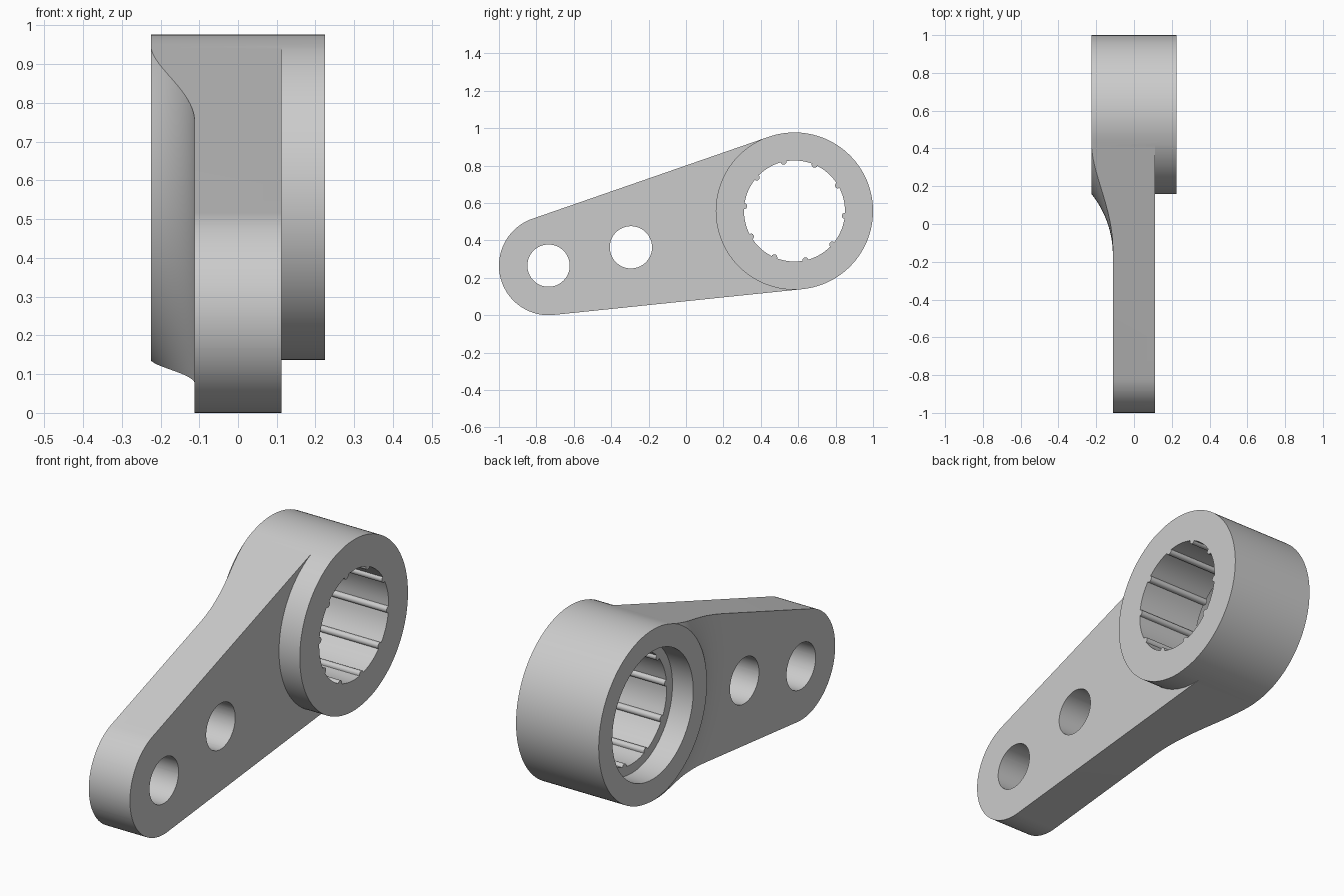
import bpy
import bmesh
from math import sin, cos, pi, tau, atan2, asin, sqrt, radians, hypot

old = bpy.data.objects.get("Cube")
if old:
    bpy.data.objects.remove(old, do_unlink=True)

# Main dimensions; circle centres are (y, z), the pivot axes run along x
BIG, BIG_R = (0.58, 0.557), 0.42
SMALL, SMALL_R = (-0.735, 0.265), 0.265
HALF, ARM = 0.225, 0.112
FILLET_END = 0.745

grey = bpy.data.materials.new("light grey metal")
grey.use_nodes = True
grey.diffuse_color = (0.6, 0.6, 0.6, 1)
grey.node_tree.nodes["Principled BSDF"].inputs["Base Color"].default_value = (0.6, 0.6, 0.6, 1)


def arc(c, r, a, b, n):
    """Points on an arc, both ends included."""
    steps = [a + (b - a) * i / n for i in range(n + 1)]
    return [(c[0] + r * cos(t), c[1] + r * sin(t)) for t in steps]


def finish(name, bm):
    bmesh.ops.recalc_face_normals(bm, faces=bm.faces)
    mesh = bpy.data.meshes.new(name)
    bm.to_mesh(mesh)
    bm.free()
    ob = bpy.data.objects.new(name, mesh)
    bpy.context.collection.objects.link(ob)
    return ob


def prism(name, pts, x0, x1):
    """Extrude a y-z outline along x."""
    bm = bmesh.new()
    face = bm.faces.new([bm.verts.new((x0, y, z)) for y, z in pts])
    ext = bmesh.ops.extrude_face_region(bm, geom=[face])
    for v in ext["geom"]:
        if isinstance(v, bmesh.types.BMVert):
            v.co.x = x1
    return finish(name, bm)


def revolve(name, profile, n=128):
    """Sweep a closed (radius, x) profile around the large axis."""
    bm = bmesh.new()
    rings = []
    for i in range(n):
        t = tau * i / n
        rings.append([bm.verts.new((x, BIG[0] + r * cos(t), BIG[1] + r * sin(t)))
                      for r, x in profile])
    m = len(profile)
    for i in range(n):
        a, b = rings[i], rings[(i + 1) % n]
        for j in range(m):
            k = (j + 1) % m
            bm.faces.new((a[j], a[k], b[k], b[j]))
    return finish(name, bm)


# Lever blank: two circles joined by their common tangents
dy, dz = BIG[0] - SMALL[0], BIG[1] - SMALL[1]
lean = atan2(dz, dy)
taper = asin((BIG_R - SMALL_R) / hypot(dy, dz))
top, bottom = lean + pi / 2 + taper, lean - pi / 2 - taper
outline = arc(BIG, BIG_R, bottom, top, 72) + arc(SMALL, SMALL_R, top, bottom + tau, 56)
lever = prism("lever_arm", outline, -HALF, HALF)

# Waste on the left side, leaving a raised round boss
collar = BIG_R + 0.001
boss_cut = revolve("boss_cutter", [(collar, ARM), (2, ARM), (2, 0.4), (collar, 0.4)])

# Waste on the right side, leaving a sweeping fillet into the hub
run, rise = FILLET_END - collar, HALF - ARM
fillet_r = (run ** 2 + rise ** 2) / (2 * rise)
sweep = asin(run / fillet_r) * 1.08
profile = []
for i in range(21):
    t = sweep * i / 20
    profile.append((FILLET_END - fillet_r * sin(t), -ARM - fillet_r * (1 - cos(t))))
fillet_cut = revolve("fillet_cutter", profile + [(2, profile[-1][1]), (2, -ARM)])

# Bore with ten half-round ribs, and the wider counterbore
BORE, RIB, COUNT = 0.27, 0.016, 10
ribbed = []
half = RIB / BORE
for i in range(COUNT):
    a = radians(30.5) + tau * i / COUNT
    seat = (BIG[0] + BORE * cos(a), BIG[1] + BORE * sin(a))
    ribbed += arc(seat, RIB, a - pi / 2, a - 3 * pi / 2, 8)
    ribbed += arc(BIG, BORE, a + half, a + tau / COUNT - half, 10)[1:-1]
bore_cut = prism("bore_cutter", ribbed, -0.3, 0.3)
counter_cut = prism("counterbore_cutter", arc(BIG, 0.315, 0, tau, 96)[:-1], -0.3, -ARM)

# Two plain holes through the arm
cutters = [boss_cut, fillet_cut, bore_cut, counter_cut]
for f in (0, 0.335):
    centre = (SMALL[0] + f * dy, SMALL[1] + f * dz)
    cutters.append(prism("hole_cutter", arc(centre, 0.113, 0, tau, 64)[:-1], -0.3, 0.3))

for c in cutters:
    c.hide_render = True
    mod = lever.modifiers.new(c.name, "BOOLEAN")
    mod.operation, mod.solver, mod.object = "DIFFERENCE", "EXACT", c

# Bake the cuts and drop the cutters
graph = bpy.context.evaluated_depsgraph_get()
baked = bpy.data.meshes.new_from_object(lever.evaluated_get(graph))
lever.modifiers.clear()
lever.data = baked
for c in cutters:
    bpy.data.objects.remove(c, do_unlink=True)

baked.materials.clear()
baked.materials.append(grey)
for p in baked.polygons:
    p.material_index = 0

bpy.ops.object.select_all(action="DESELECT")
lever.select_set(True)
bpy.context.view_layer.objects.active = lever
bpy.ops.object.shade_smooth_by_angle(angle=radians(30))
